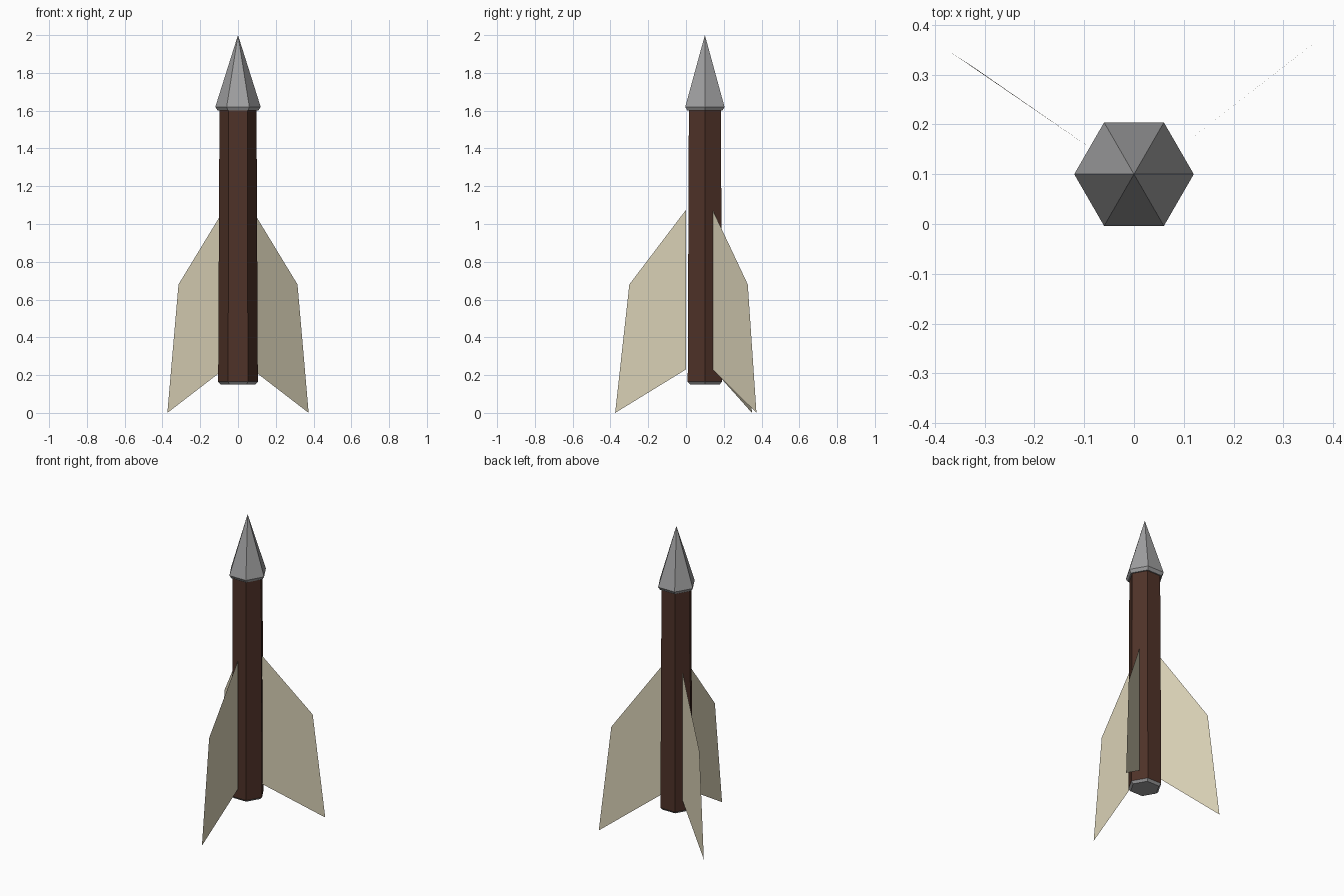
import bpy, math

if "Cube" in bpy.data.objects:
    bpy.data.objects.remove(bpy.data.objects["Cube"])

def material(name, rgb):
    m = bpy.data.materials.new(name)
    m.diffuse_color = (*rgb, 1)
    m.use_nodes = True
    m.node_tree.nodes["Principled BSDF"].inputs["Base Color"].default_value = m.diffuse_color
    return m

STEEL = material("grey steel", (0.35, 0.35, 0.355))
WOOD = material("dark brown wood", (0.078, 0.032, 0.021))
FEATHER = material("cream feather", (0.70, 0.64, 0.47))
AXIS_Y, SIDES = 0.10, 6

def add_mesh(name, verts, faces, mat):
    me = bpy.data.meshes.new(name)
    me.from_pydata(verts, [], faces)
    me.materials.append(mat)
    me.update()
    ob = bpy.data.objects.new(name, me)
    bpy.context.collection.objects.link(ob)
    return ob

def hex_loft(name, rings, mat, tip=None, cap_bottom=True):
    """Six-sided loft through (radius, z) rings, optionally ending in a point."""
    verts, faces = [], []
    for r, z in rings:
        for i in range(SIDES):
            a = 2 * math.pi * i / SIDES
            verts.append((r * math.cos(a), AXIS_Y + r * math.sin(a), z))
    for k in range(len(rings) - 1):
        for i in range(SIDES):
            j = (i + 1) % SIDES
            a, b = k * SIDES, (k + 1) * SIDES
            faces.append((a + i, a + j, b + j, b + i))
    if cap_bottom:
        faces.append(tuple(reversed(range(SIDES))))
    if tip is not None:
        top = (len(rings) - 1) * SIDES
        verts.append((0, AXIS_Y, tip))
        for i in range(SIDES):
            faces.append((top + i, top + (i + 1) % SIDES, len(verts) - 1))
    return add_mesh(name, verts, faces, mat)

# pointed head with a bevelled underside
hex_loft("head", [(0.107, 1.60), (0.12, 1.62)], STEEL, tip=2.0)
# slightly tapered shaft
hex_loft("shaft", [(0.105, 0.165), (0.098, 1.605)], WOOD, cap_bottom=False)
# tapered end cap
hex_loft("end_cap", [(0.09, 0.15), (0.105, 0.165)], STEEL)

# thin fins: root, shoulder and tip positions in plan
fins = {
    "front_fin": ((0, 0.0), (0, -0.30), (0, -0.375)),
    "right_fin": ((0.075, 0.141), (0.315, 0.327), (0.374, 0.373)),
    "left_fin": ((-0.075, 0.144), (-0.315, 0.310), (-0.374, 0.349)),
}
for name, (root, shoulder, tip) in fins.items():
    add_mesh(name, [(*root, 0.23), (*tip, 0.0), (*shoulder, 0.68), (*root, 1.075)],
             [(0, 1, 2, 3)], FEATHER)
